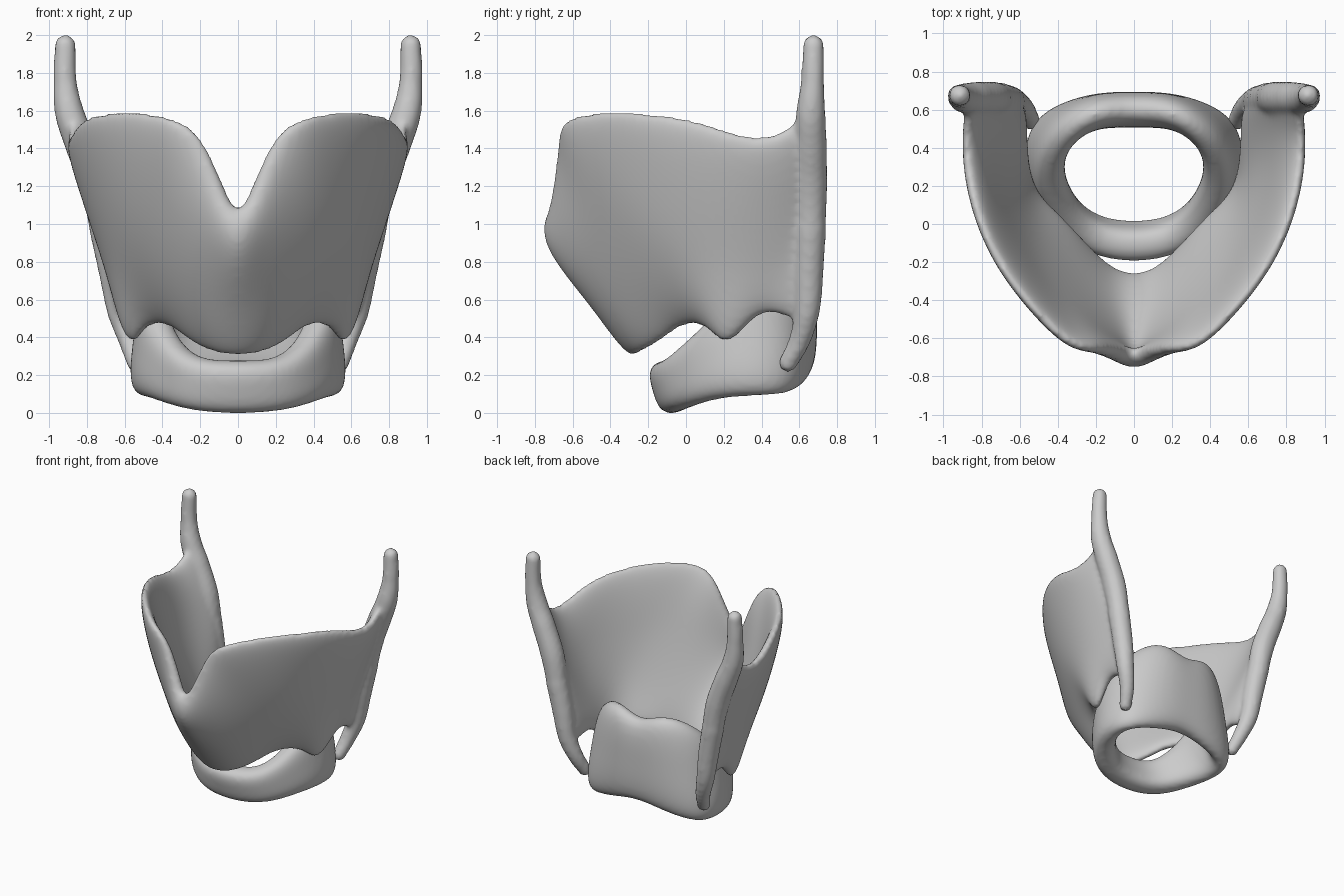
import bpy
import bmesh
from mathutils import Vector

old = bpy.data.objects.get("Cube")
if old:
    bpy.data.objects.remove(old, do_unlink=True)

grey = bpy.data.materials.new("cartilage_grey")
grey.use_nodes = True
colour = (0.6, 0.6, 0.6, 1)
grey.diffuse_color = colour
grey.node_tree.nodes["Principled BSDF"].inputs["Base Color"].default_value = colour


def new_object(name, data):
    obj = bpy.data.objects.new(name, data)
    bpy.context.collection.objects.link(obj)
    return obj


def select(objects):
    bpy.ops.object.select_all(action="DESELECT")
    for obj in objects:
        obj.select_set(True)
    bpy.context.view_layer.objects.active = objects[0]


def mirror(obj):
    mod = obj.modifiers.new("mirror", "MIRROR")
    mod.use_clip = True
    mod.merge_threshold = 0.002


def plate(name, columns, thickness):
    """Half shell through columns of points, mirrored, thickened and rounded."""
    bm = bmesh.new()
    grid = [[bm.verts.new(p) for p in column] for column in columns]
    for a, b in zip(grid, grid[1:]):
        for i in range(len(a) - 1):
            bm.faces.new((a[i], b[i], b[i + 1], a[i + 1]))
    mesh = bpy.data.meshes.new(name)
    bm.to_mesh(mesh)
    bm.free()
    obj = new_object(name, mesh)
    mirror(obj)
    solid = obj.modifiers.new("thickness", "SOLIDIFY")
    solid.thickness = thickness
    solid.offset = 0
    obj.modifiers.new("round", "SUBSURF").levels = 3
    return obj


def horn(name, points):
    """Tapered round bar; each point is x, y, z, radius."""
    curve = bpy.data.curves.new(name, "CURVE")
    curve.dimensions = "3D"
    curve.bevel_depth = 1
    curve.bevel_resolution = 4
    curve.use_fill_caps = True
    spline = curve.splines.new("BEZIER")
    spline.bezier_points.add(len(points) - 1)
    for bez, (x, y, z, r) in zip(spline.bezier_points, points):
        bez.co = (x, y, z)
        bez.radius = r
        bez.handle_left_type = bez.handle_right_type = "AUTO"
    obj = new_object(name, curve)
    # rounded tip
    x, y, z, r = points[-1]
    bm = bmesh.new()
    bmesh.ops.create_uvsphere(bm, u_segments=16, v_segments=10, radius=r)
    bmesh.ops.translate(bm, verts=bm.verts, vec=(x, y, z))
    mesh = bpy.data.meshes.new(name + "_tip")
    bm.to_mesh(mesh)
    bm.free()
    tip = new_object(name + "_tip", mesh)
    select([obj])
    bpy.ops.object.convert(target="MESH")
    obj = bpy.context.object
    mirror(obj)
    mirror(tip)
    return [obj, tip]


def fuse(name, parts, voxel):
    """Melt parts into a single smooth body."""
    select(parts)
    bpy.ops.object.convert(target="MESH")
    if len(parts) > 1:
        bpy.ops.object.join()
    obj = bpy.context.object
    obj.name = name
    remesh = obj.modifiers.new("melt", "REMESH")
    remesh.mode = "VOXEL"
    remesh.voxel_size = voxel
    remesh.use_smooth_shade = True
    smooth = obj.modifiers.new("soften", "SMOOTH")
    smooth.factor = 0.5
    smooth.iterations = 6
    bpy.ops.object.convert(target="MESH")
    obj.data.materials.clear()
    obj.data.materials.append(grey)
    bpy.ops.object.shade_smooth()


# Shield: columns run from the front ridge to the back border, bottom to top
shield = plate("shield", [
    [(0, -.27, .29), (0, -.47, .6), (0, -.78, .9), (0, -.67, 1.05)],
    [(.13, -.23, .31), (.13, -.44, .6), (.11, -.67, .95), (.07, -.68, 1.18)],
    [(.24, -.12, .37), (.25, -.36, .65), (.25, -.56, 1.05), (.19, -.66, 1.49)],
    [(.32, -.03, .45), (.38, -.23, .7), (.41, -.42, 1.1), (.32, -.67, 1.58)],
    [(.41, .06, .47), (.5, -.08, .75), (.56, -.25, 1.1), (.53, -.46, 1.62)],
    [(.5, .13, .44), (.59, .07, .75), (.67, -.04, 1.1), (.72, -.22, 1.61)],
    [(.56, .22, .31), (.63, .22, .75), (.75, .18, 1.1), (.84, .06, 1.57)],
    [(.58, .36, .52), (.65, .38, .75), (.77, .38, 1.1), (.89, .32, 1.46)],
    [(.59, .48, .53), (.64, .54, .8), (.74, .57, 1.1), (.89, .52, 1.48)],
    [(.6, .62, .45), (.64, .67, .8), (.69, .69, 1.1), (.87, .66, 1.66)],
], 0.108)
upper = horn("upper_horn", [
    (.7, .66, .95, .08), (.75, .66, 1.2, .09), (.83, .66, 1.42, .088),
    (.89, .66, 1.58, .08), (.915, .67, 1.75, .063), (.915, .675, 1.945, .057)])
lower = horn("lower_horn", [
    (.71, .66, 1.0, .085), (.66, .65, .75, .08), (.625, .64, .54, .07),
    (.575, .6, .38, .058), (.54, .54, .265, .05)])
fuse("shield_cartilage", [shield] + upper + lower, 0.018)

# Ring: low arch in front, tall plate behind; each row is bottom and top point
rows = [
    ((0, -.06, -.01), (0, -.15, .28)),
    ((.27, -.02, .01), (.25, -.09, .28)),
    ((.44, .15, .07), (.4, .1, .47)),
    ((.52, .35, .08), (.45, .28, .67)),
    ((.49, .54, .08), (.38, .46, .87)),
    ((.25, .6, .13), (.2, .6, .95)),
    ((0, .6, .19), (0, .6, .83)),
]
columns = []
for low, high in rows:
    low, high = Vector(low), Vector(high)
    columns.append([low.lerp(high, t) for t in (0, 0.5, 1)])
fuse("ring_cartilage", [plate("ring", columns, 0.19)], 0.018)
